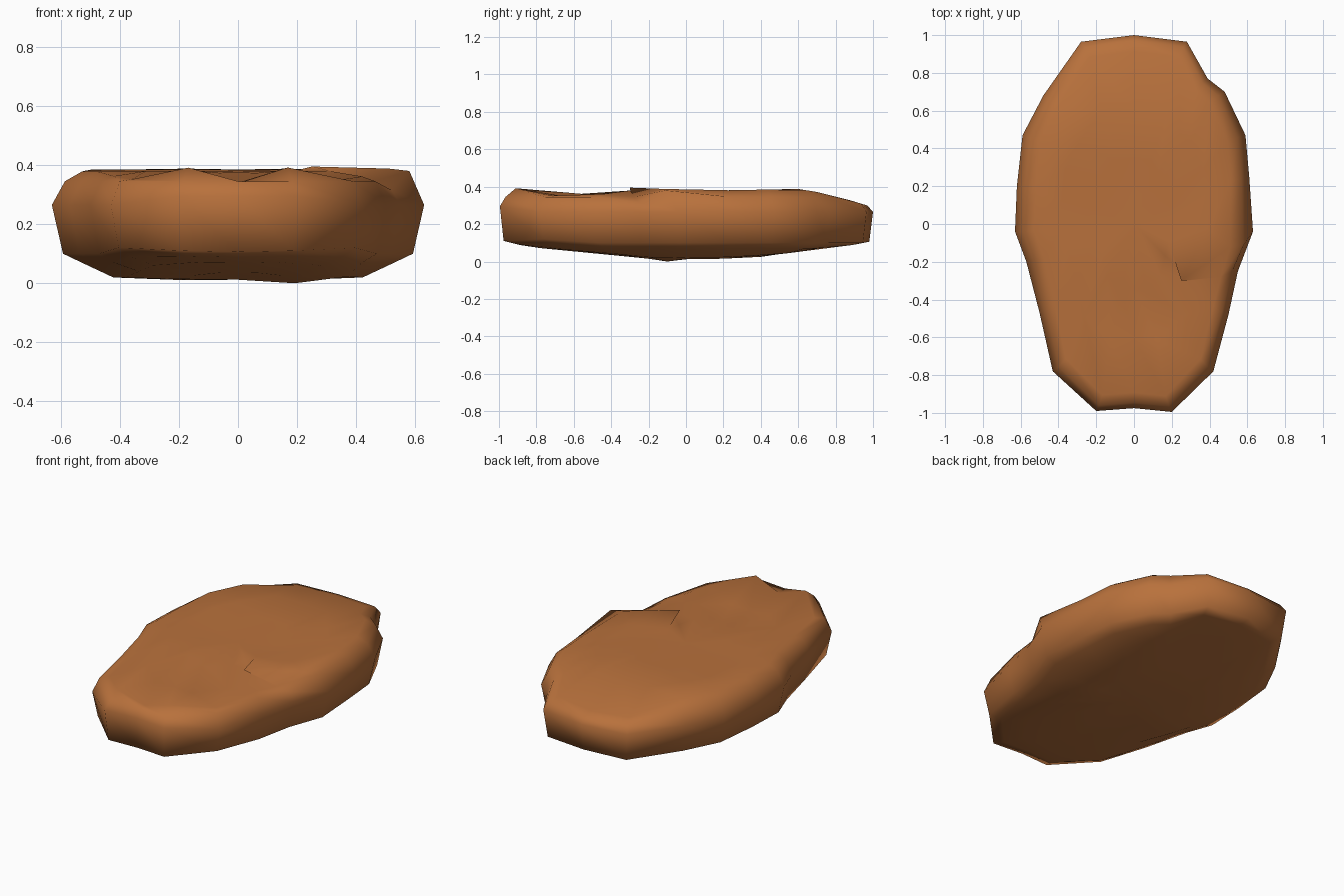
import bpy, bmesh

if "Cube" in bpy.data.objects:
    bpy.data.objects.remove(bpy.data.objects["Cube"])

# Outline seen from above, clockwise from the back
outline = [(0, 1.0), (.28, .965), (.39, .77), (.48, .70), (.59, .47), (.61, .25), (.63, -.04),
           (.55, -.25), (.50, -.48), (.42, -.78), (.20, -.995), (0, -.975), (-.20, -.99),
           (-.43, -.78), (-.50, -.47), (-.57, -.20), (-.63, -.04), (-.62, .2), (-.59, .47),
           (-.48, .68), (-.28, .965)]
# Long-section heights (y, z) of the top and the underside
top = [(-1, .32), (-.91, .392), (-.72, .352), (-.6, .34), (-.45, .36), (-.3, .38), (0, .377),
       (.3, .382), (.6, .388), (.77, .36), (1, .29)]
under = [(-.97, .11), (-.8, .065), (-.5, .045), (-.15, .01), (.2, .015), (.5, .03), (.9, .09), (1, .11)]
# Moved points (outline index, ring index) that form the step on the right edge
step = {(6, 5): (.58, -.11, .38), (6, 6): (.51, -.12, .388),
        (7, 5): (.52, -.25, .315), (7, 6): (.46, -.28, .345), (7, 7): (.25, -.30, .395)}


def height(profile, y):
    if y <= profile[0][0]:
        return profile[0][1]
    for (a, za), (b, zb) in zip(profile, profile[1:]):
        if y <= b:
            return za + (zb - za) * (y - a) / (b - a)
    return profile[-1][1]


def place(x, y, sx, sy, level, side):
    px, py = x * sx, y * sy
    if side == "top":
        dip = .05 if x == 0 and py < -.7 else 0     # dip in the front lip
        return px, py, height(top, py) - dip
    if side == "under":
        return px, py, height(under, py) + level
    if py < -.95 and .2 < level < .3:               # steeper front end
        level += .03
    if y == -.78 and level < .2:                    # rounder front corners
        level += .02
    return px, py, max(min(level, height(top, py)), height(under, py))


# Rings from underside to top: x scale, y scale, level, kind
rings = [(.35, .40, 0, "under"), (.67, .78, .008, "under"), (.84, .91, .07, "wall"),
         (.94, .98, .10, "wall"), (1, 1, .265, "wall"), (.93, .97, .345, "wall"),
         (.84, .915, 0, "top"), (.62, .62, 0, "top"), (.33, .35, 0, "top")]
bm = bmesh.new()
loops = [[bm.verts.new(step.get((i, k)) or place(x, y, *r)) for i, (x, y) in enumerate(outline)]
         for k, r in enumerate(rings)]
n = len(outline)
for a, b in zip(loops, loops[1:]):
    for i in range(n):
        j = (i + 1) % n
        bm.faces.new((a[i], a[j], b[j], b[i]))
for loop, z in ((loops[0], .012), (loops[-1], .377)):
    c = bm.verts.new((0, 0, z))
    for i in range(n):
        bm.faces.new((c, loop[i], loop[(i + 1) % n]))
bmesh.ops.recalc_face_normals(bm, faces=bm.faces)
for f in bm.faces:
    f.smooth = True
# One low point touches the ground
min(bm.verts, key=lambda v: v.co.z).co.z = 0

# Flat boulder
mesh = bpy.data.meshes.new("flat_rock")
bm.to_mesh(mesh)
bm.free()
rock = bpy.data.objects.new("flat_rock", mesh)
bpy.context.collection.objects.link(rock)
mat = bpy.data.materials.new("rust brown stone")
mat.diffuse_color = (.48, .165, .045, 1)
mat.use_nodes = True
mat.node_tree.nodes["Principled BSDF"].inputs["Base Color"].default_value = mat.diffuse_color
mesh.materials.append(mat)
